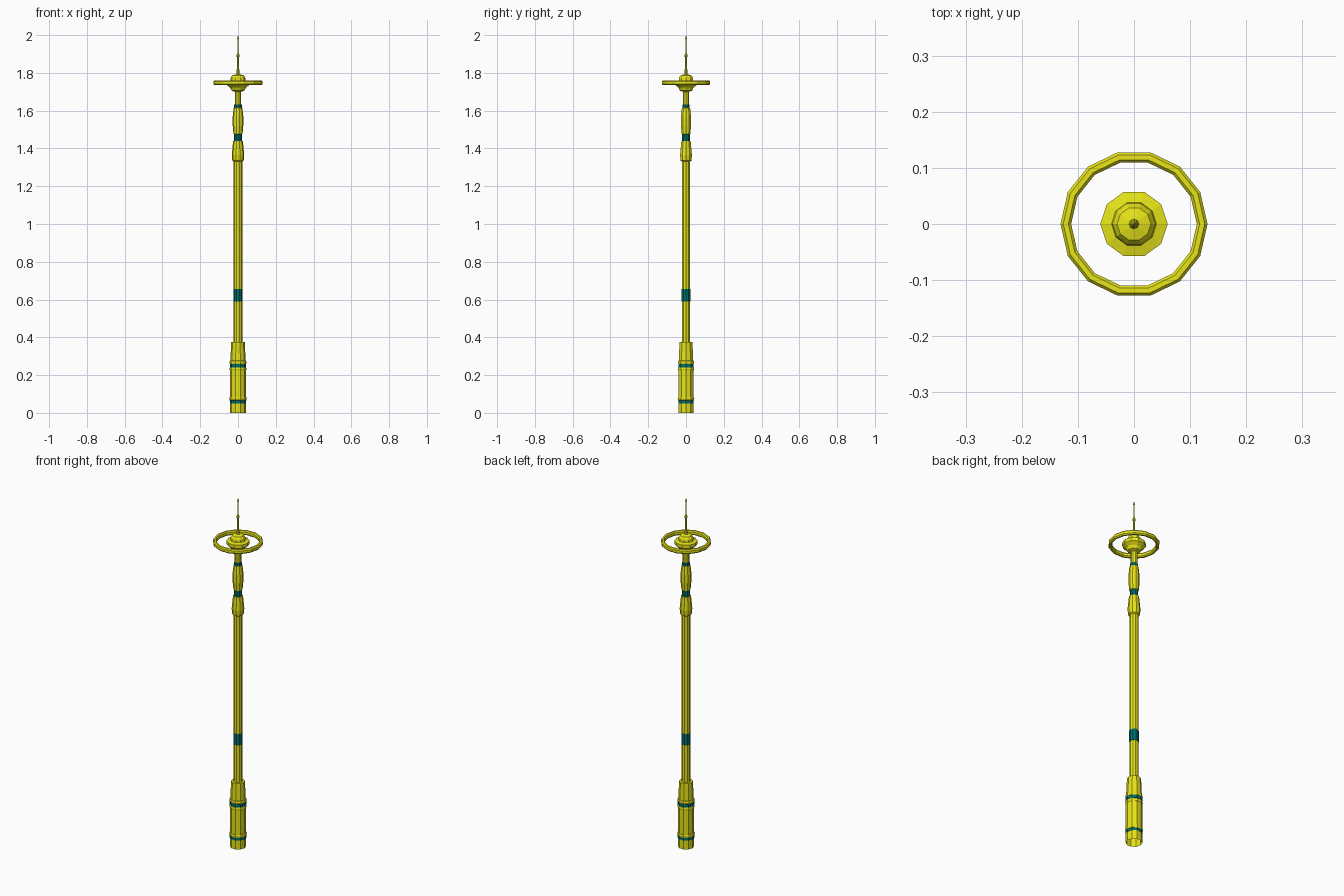
import bpy, bmesh, math

if "Cube" in bpy.data.objects:
    bpy.data.objects.remove(bpy.data.objects["Cube"])


def material(name, rgb):
    m = bpy.data.materials.new(name)
    m.diffuse_color = (*rgb, 1)
    m.use_nodes = True
    m.node_tree.nodes["Principled BSDF"].inputs["Base Color"].default_value = m.diffuse_color
    return m


yellow = material("yellow_paint", (0.80, 0.78, 0.01))
teal = material("teal_paint", (0.0, 0.16, 0.15))


def lathe(name, profile, mat, sides=10, closed=False):
    """Revolve (radius, z) points about z; closed joins last point to first."""
    bm = bmesh.new()
    rings = []
    for r, z in profile:
        if r == 0:
            rings.append([bm.verts.new((0, 0, z))] * sides)
        else:
            rings.append([bm.verts.new((r * math.cos(2 * math.pi * i / sides),
                                        r * math.sin(2 * math.pi * i / sides), z))
                          for i in range(sides)])
    pairs = list(zip(rings, rings[1:]))
    if closed:
        pairs.append((rings[-1], rings[0]))
    for a, b in pairs:
        for i in range(sides):
            j = (i + 1) % sides
            bm.faces.new(list(dict.fromkeys((a[i], a[j], b[j], b[i]))))
    bmesh.ops.recalc_face_normals(bm, faces=bm.faces)
    me = bpy.data.meshes.new(name)
    bm.to_mesh(me)
    bm.free()
    me.materials.append(mat)
    ob = bpy.data.objects.new(name, me)
    bpy.context.collection.objects.link(ob)
    return ob


# Hollow-bottomed base sleeve, stepping in to the shaft
lathe("base_sleeve", [(.042, 0), (.042, .22), (.040, .28), (.036, .375), (.022, .375)], yellow)

# Base trim: teal bands between thin yellow rings
for label, z in (("lower", .06), ("upper", .25)):
    lathe(label + "_base_band", [(.041, z - .009), (.043, z - .009),
                                 (.043, z + .009), (.041, z + .009)], teal)
trims = (("lower_trim", .075, .045), ("middle_trim", .232, .044), ("upper_trim", .268, .044))
for name, z, r in trims:
    lathe(name, [(.038, z - .010), (r - .001, z - .008), (r + .001, z),
                 (r - .001, z + .008), (.038, z + .010)], yellow)

# Shaft and the teal grip band
lathe("shaft", [(.023, .37), (.023, 1.335)], yellow)
lathe("grip_band", [(.023, .59), (.0245, .59), (.0245, .655), (.023, .655)], teal)

# Flared collars and their teal bands
lathe("lower_collar", [(.023, 1.33), (.030, 1.335), (.033, 1.365), (.026, 1.44), (.020, 1.44)], yellow)
lathe("lower_collar_band", [(.021, 1.438), (.021, 1.476)], teal)
lathe("upper_collar", [(.020, 1.474), (.024, 1.476), (.028, 1.52), (.028, 1.57),
                       (.023, 1.615), (.018, 1.616)], yellow)
lathe("upper_collar_band", [(.020, 1.614), (.020, 1.632), (.017, 1.632)], teal)
lathe("neck", [(.017, 1.63), (.017, 1.71)], yellow)

# Hub of the head
lathe("head_hub", [(.017, 1.70), (.034, 1.706), (.042, 1.722), (.060, 1.736), (.060, 1.755),
                   (.040, 1.760), (.038, 1.775), (.030, 1.787), (.010, 1.792), (0, 1.794)], yellow)

# Beaded spire
lathe("spire", [(.009, 1.79), (.006, 1.825), (.004, 1.88), (.008, 1.888), (.008, 1.896),
                (.0035, 1.904), (.003, 1.975), (.005, 1.982), (0, 2.0)], yellow, 8)

# Floating halo ring
lathe("halo_ring", [(.112, 1.741), (.112, 1.754), (.117, 1.760), (.126, 1.760),
                    (.131, 1.754), (.131, 1.741), (.126, 1.735), (.117, 1.735)],
      yellow, 14, closed=True)
